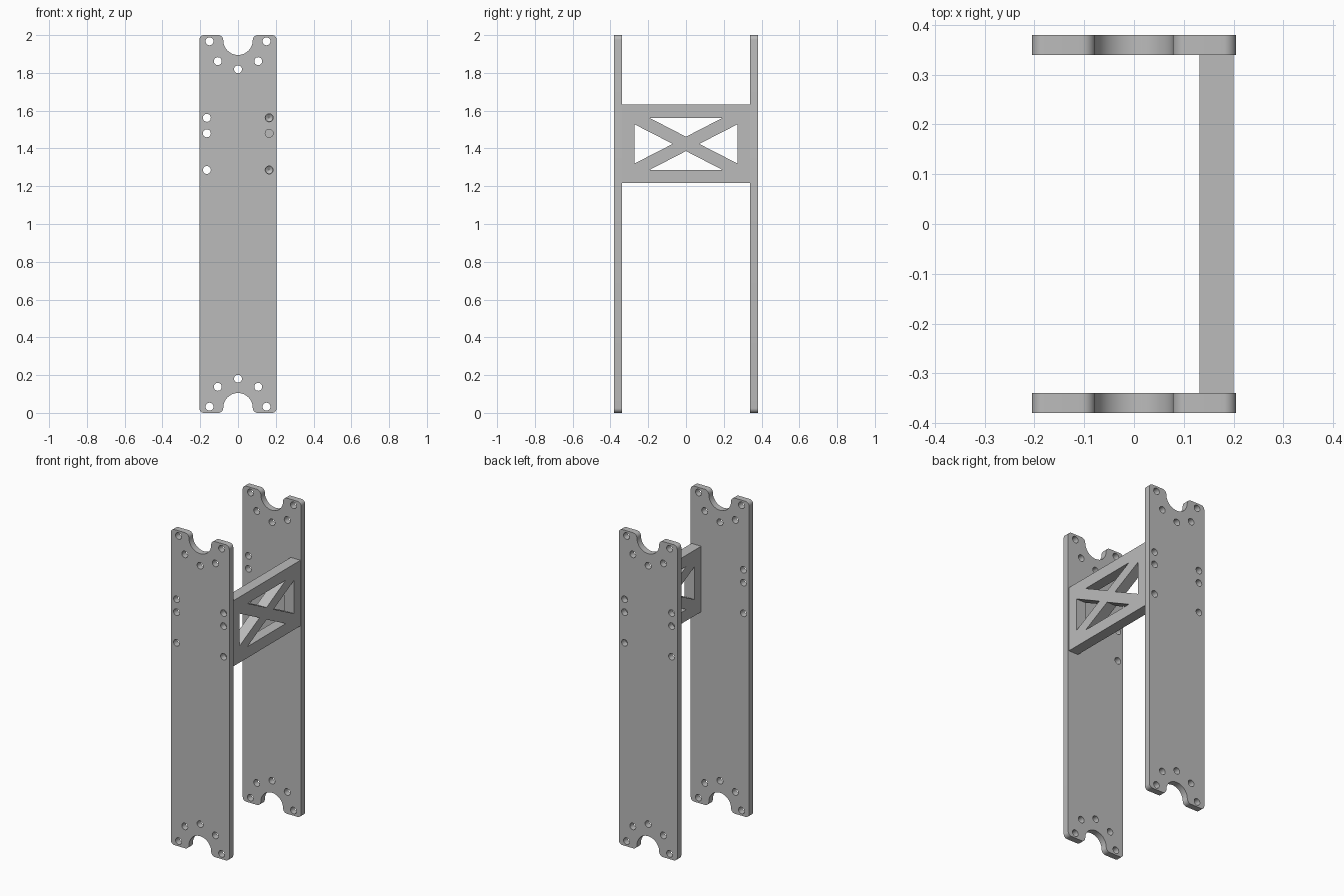
import bpy
import bmesh
from math import sin, cos, radians, pi

if "Cube" in bpy.data.objects:
    bpy.data.objects.remove(bpy.data.objects["Cube"], do_unlink=True)

# One plain metal colour
metal = bpy.data.materials.new("light grey")
metal.use_nodes = True
GREY = (0.5, 0.5, 0.5, 1)
metal.diffuse_color = GREY
metal.node_tree.nodes["Principled BSDF"].inputs["Base Color"].default_value = GREY


def arc(cx, cz, r, start, end, steps=8):
    angles = [radians(start + (end - start) * i / steps) for i in range(steps + 1)]
    return [(cx + r * cos(a), cz + r * sin(a)) for a in angles]


def circle(cx, cz, r, sides=24):
    return arc(cx, cz, r, 0, 360, sides)[:-1]


def sheet(name, loops, thickness, location, rotation):
    """Extrude an outline with holes and turn it into a clean mesh."""
    curve = bpy.data.curves.new(name, "CURVE")
    curve.dimensions = "2D"
    curve.fill_mode = "BOTH"
    curve.extrude = thickness / 2
    for loop in loops:
        spline = curve.splines.new("POLY")
        spline.points.add(len(loop) - 1)
        for point, (u, v) in zip(spline.points, loop):
            point.co = (u, v, 0, 1)
        spline.use_cyclic_u = True
    obj = bpy.data.objects.new(name, curve)
    bpy.context.collection.objects.link(obj)
    obj.location, obj.rotation_euler = location, rotation
    bpy.ops.object.select_all(action="DESELECT")
    obj.select_set(True)
    bpy.context.view_layer.objects.active = obj
    bpy.ops.object.convert(target="MESH")
    obj = bpy.context.object
    bm = bmesh.new()
    bm.from_mesh(obj.data)
    bmesh.ops.remove_doubles(bm, verts=bm.verts, dist=0.0001)
    bmesh.ops.recalc_face_normals(bm, faces=bm.faces)
    bm.to_mesh(obj.data)
    bm.free()
    obj.data.materials.clear()
    obj.data.materials.append(metal)
    bpy.ops.object.shade_smooth_by_angle(angle=radians(30))
    return obj


# Plate outline: one corner with half a notch, mirrored both ways
corner = arc(0, 1.973, 0.078, -90, 0, 12)
corner += arc(0.105, 1.973, 0.027, 180, 90)[1:]
corner += arc(0.18, 1.975, 0.025, 90, 0)
right_half = corner + [(x, 2 - z) for x, z in reversed(corner)]
outline = right_half + [(-x, z) for x, z in reversed(right_half[1:-1])]

# Bolt holes: end groups are mirrored top to bottom, side groups are not
HOLE = 0.021
holes = []
for z_of in (lambda z: z, lambda z: 2 - z):
    holes.append((0, z_of(1.819)))
    for s in (-1, 1):
        holes += [(s * 0.151, z_of(1.967)), (s * 0.107, z_of(1.862))]
holes += [(s * 0.165, z) for s in (-1, 1) for z in (1.562, 1.48, 1.286)]

for name, y in (("front_plate", -0.36), ("back_plate", 0.36)):
    sheet(name, [outline] + [circle(x, z, HOLE) for x, z in holes],
          0.04, (0, y, 0), (pi / 2, 0, 0))

# Cross brace with four triangular windows
MID = 1.424
brace_loops = [[(-0.34, 1.216), (0.34, 1.216), (0.34, 1.632), (-0.34, 1.632)]]
for s in (-1, 1):
    brace_loops.append([(-0.192, MID + s * 0.137), (0.192, MID + s * 0.137),
                        (0, MID + s * 0.038)])
    brace_loops.append([(s * 0.273, MID - 0.104), (s * 0.273, MID + 0.104),
                        (s * 0.07, MID)])
brace = sheet("cross_brace", brace_loops, 0.068, (0.166, 0, 0), (pi / 2, 0, pi / 2))

# Blind screw holes with pointed ends in both ends of the brace
bm = bmesh.new()
for s in (-1, 1):
    for z in (1.562, 1.286):
        rings = [[bm.verts.new((0.165 + u, s * y, z + v)) for u, v in circle(0, 0, 0.018)]
                 for y in (0.36, 0.295)]
        tip = bm.verts.new((0.165, s * 0.283, z))
        bm.faces.new(rings[0])
        for i in range(len(rings[0])):
            a, b = rings[0][i - 1], rings[0][i]
            c, d = rings[1][i], rings[1][i - 1]
            bm.faces.new((a, b, c, d))
            bm.faces.new((d, c, tip))
bmesh.ops.recalc_face_normals(bm, faces=bm.faces)
mesh = bpy.data.meshes.new("screw_hole_cutter")
bm.to_mesh(mesh)
bm.free()
mesh.materials.append(metal)
cutter = bpy.data.objects.new("screw_hole_cutter", mesh)
bpy.context.collection.objects.link(cutter)
cutter.hide_render = True

cut = brace.modifiers.new("screw holes", "BOOLEAN")
cut.operation = "DIFFERENCE"
cut.solver = "EXACT"
cut.object = cutter
bpy.context.view_layer.objects.active = brace
bpy.ops.object.modifier_apply(modifier=cut.name)
bpy.data.objects.remove(cutter, do_unlink=True)
bpy.ops.object.shade_smooth_by_angle(angle=radians(30))
